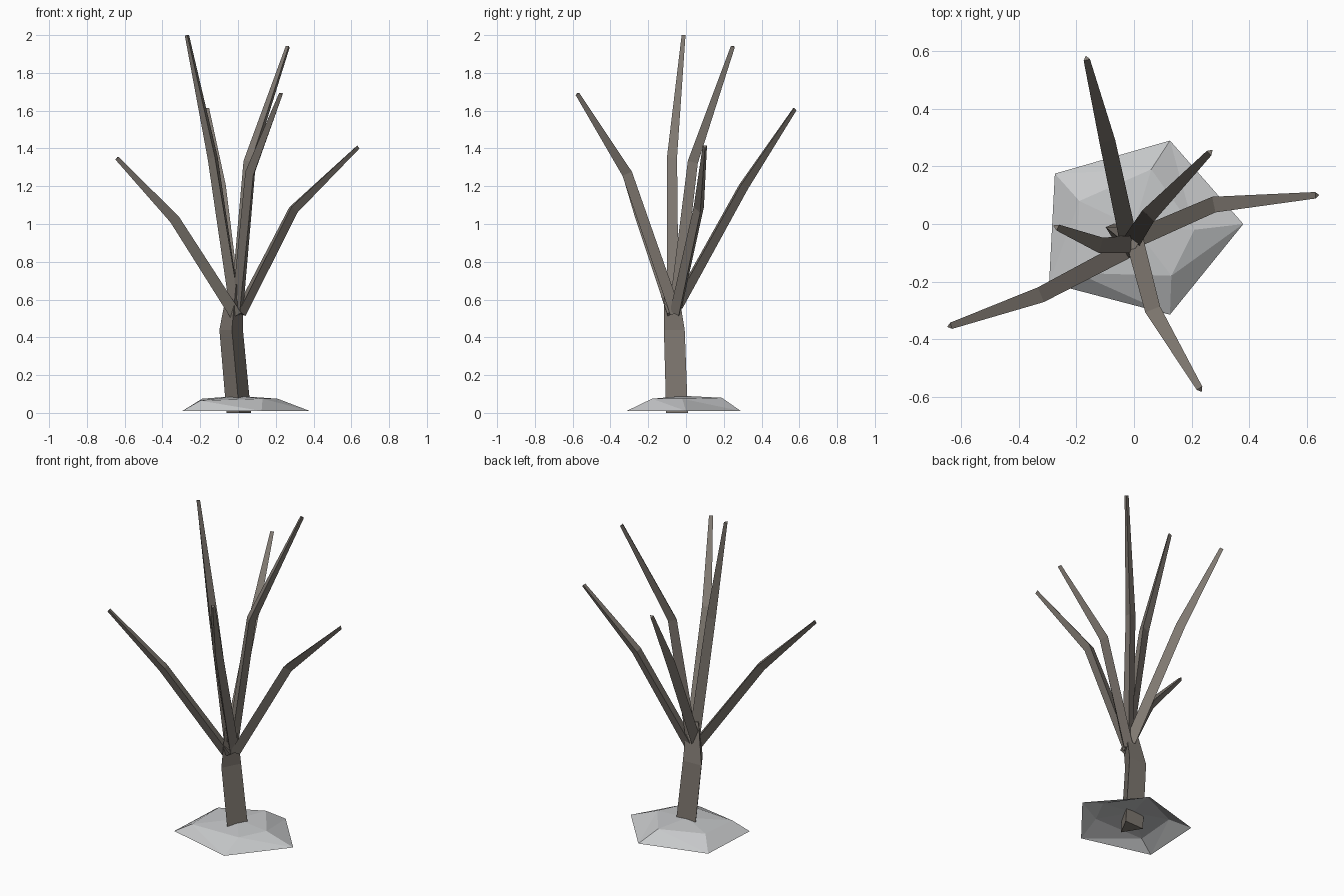
import bpy
import bmesh
import math
from mathutils import Vector

cube = bpy.data.objects.get("Cube")
if cube:
    bpy.data.objects.remove(cube, do_unlink=True)


def material(name, colour):
    mat = bpy.data.materials.new(name)
    mat.use_nodes = True
    mat.diffuse_color = (*colour, 1)
    mat.node_tree.nodes["Principled BSDF"].inputs["Base Color"].default_value = (*colour, 1)
    return mat


bark = material("grey brown bark", (0.22, 0.195, 0.17))
stone = material("light grey stone", (0.57, 0.58, 0.59))


def finish(bm, name, mat):
    mesh = bpy.data.meshes.new(name)
    bm.to_mesh(mesh)
    bm.free()
    mesh.materials.append(mat)
    obj = bpy.data.objects.new(name, mesh)
    bpy.context.collection.objects.link(obj)
    return obj


def bridge(bm, lower, upper):
    n = len(lower)
    for i in range(n):
        j = (i + 1) % n
        bm.faces.new((lower[i], lower[j], upper[j], upper[i]))


def limb(name, path, radii, upright=False):
    """Three-sided tapering limb along a bent path, with one ridge underneath."""
    bm = bmesh.new()
    pts = [Vector(p) for p in path]
    rings = []
    for k, p in enumerate(pts):
        along = (pts[min(k + 1, len(pts) - 1)] - pts[max(k - 1, 0)]).normalized()
        if upright:
            side, up = Vector((1, 0, 0)), Vector((0, 1, 0))
        else:
            side = along.cross(Vector((0, 0, 1))).normalized()
            up = side.cross(along)
        ring = []
        for i in range(3):
            a = math.radians(-88 + 120 * i)
            ring.append(bm.verts.new(p + radii[k] * (math.cos(a) * side + math.sin(a) * up)))
        rings.append(ring)
    for lower, upper in zip(rings, rings[1:]):
        bridge(bm, lower, upper)
    bm.faces.new(rings[0][::-1])
    bm.faces.new(rings[-1])
    bmesh.ops.recalc_face_normals(bm, faces=bm.faces)
    return finish(bm, name, bark)


# Trunk with a slight bend
limb("trunk",
     [(0.005, -0.03, 0), (-0.035, -0.045, 0.44), (-0.012, -0.07, 0.68)],
     [0.075, 0.072, 0.045], upright=True)

# Branches: start, bend and tip
branches = {
    "right_front_branch": [(-0.01, -0.08, 0.52), (-0.335, -0.25, 1.03), (-0.64, -0.355, 1.35)],
    "left_branch": [(0.01, -0.05, 0.53), (0.29, 0.07, 1.08), (0.635, 0.1, 1.41)],
    "front_branch": [(0, -0.05, 0.53), (0.07, -0.31, 1.27), (0.23, -0.575, 1.69)],
    "left_back_branch": [(0, -0.05, 0.6), (0.06, 0.04, 1.33), (0.265, 0.25, 1.94)],
    "right_branch": [(-0.015, -0.07, 0.6), (-0.13, -0.07, 1.35), (-0.27, -0.01, 2)],
    "back_branch": [(-0.02, -0.05, 0.57), (-0.095, 0.3, 1.2), (-0.165, 0.575, 1.61)],
}
for name, path in branches.items():
    limb(name, path, [0.036, 0.032, 0.013])

# Low faceted stone mound, open underneath
bm = bmesh.new()
base = [(0.38, 0), (0.125, 0.29), (-0.275, 0.175), (-0.295, -0.205), (0.125, -0.315)]
crown = [(0.21, -0.02, 0.075), (0.06, 0.19, 0.08), (-0.19, 0.08, 0.075),
         (-0.2, -0.17, 0.065), (0.13, -0.18, 0.075)]
foot = [bm.verts.new((x, y, 0.01)) for x, y in base]
rim = [bm.verts.new(p) for p in crown]
peak = bm.verts.new((0, -0.01, 0.09))
for i in range(5):
    j = (i + 1) % 5
    bm.faces.new((foot[i], foot[j], rim[i]))
    bm.faces.new((foot[j], rim[j], rim[i]))
    bm.faces.new((rim[i], rim[j], peak))
finish(bm, "stone_mound", stone)
